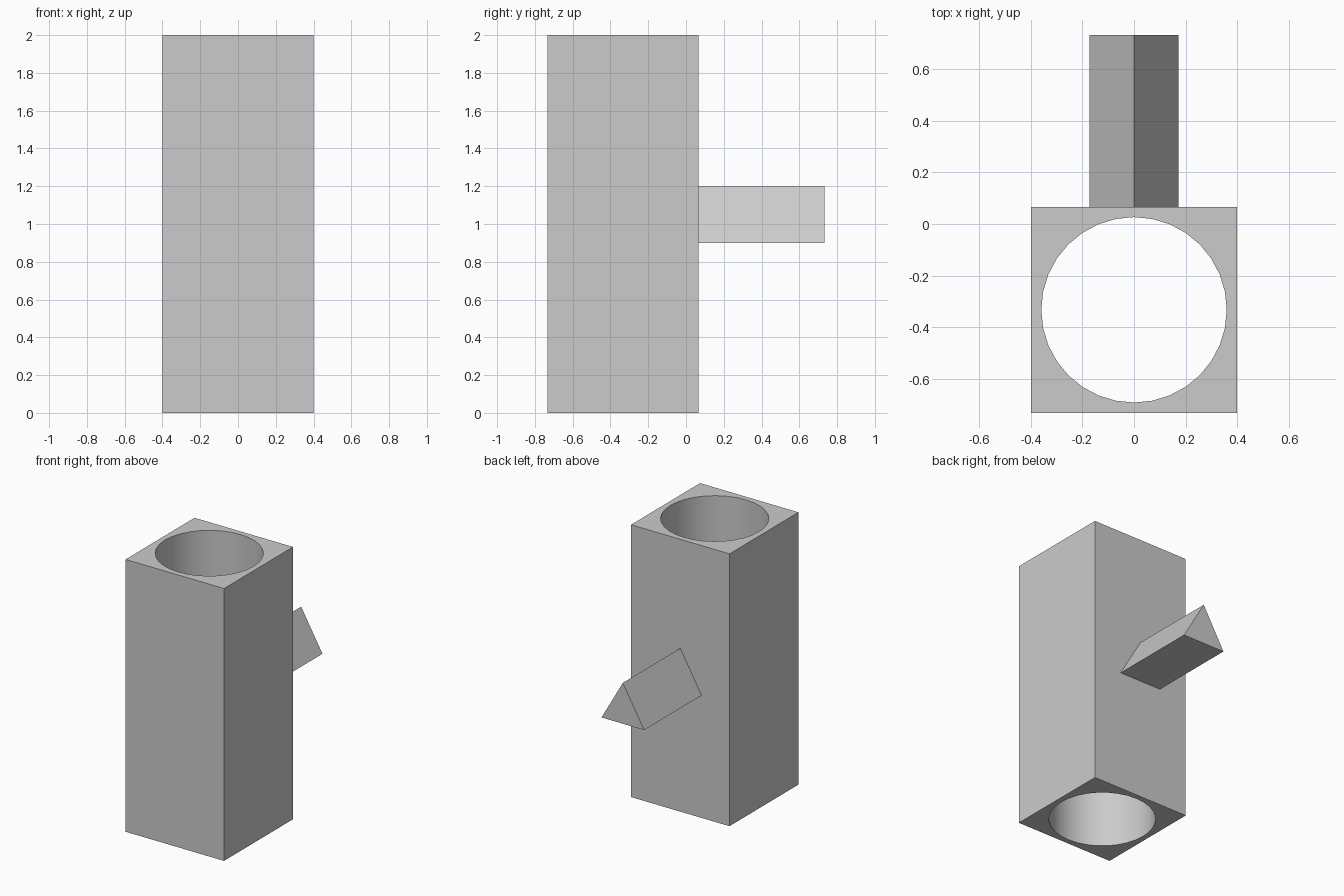
import bpy
import math

cube = bpy.data.objects.get("Cube")
if cube:
    bpy.data.objects.remove(cube, do_unlink=True)

WIDTH, HEIGHT = 0.8, 2.0
BODY_Y = -1 / 3
BACK_Y = BODY_Y + WIDTH / 2
HANDLE_END = 0.733
EMBED = 0.01

# Single plain grey
grey = bpy.data.materials.new("plain grey")
grey.use_nodes = True
color = (0.6, 0.6, 0.6, 1)
grey.diffuse_color = color
grey.node_tree.nodes["Principled BSDF"].inputs["Base Color"].default_value = color


def finish(name):
    obj = bpy.context.object
    obj.name = obj.data.name = name
    obj.data.materials.append(grey)
    return obj


# Round bore cutter
bpy.ops.mesh.primitive_cylinder_add(vertices=32, radius=0.36, depth=HEIGHT * 1.5,
                                    location=(0, BODY_Y, HEIGHT / 2))
bore = finish("bore_cutter")
bore.hide_render = True

# Square tube body with the bore cut through
bpy.ops.mesh.primitive_cube_add(size=1, location=(0, BODY_Y, HEIGHT / 2))
body = finish("tube_body")
body.scale = (WIDTH, WIDTH, HEIGHT)
bpy.ops.object.transform_apply(location=False, rotation=False, scale=True)
cut = body.modifiers.new("bore", "BOOLEAN")
cut.operation = "DIFFERENCE"
cut.solver = "EXACT"
cut.object = bore
bpy.ops.object.modifier_apply(modifier=cut.name)
bpy.data.objects.remove(bore, do_unlink=True)
bpy.ops.object.shade_smooth_by_angle(angle=math.radians(30))

# Triangular handle, one edge up, set slightly into the back wall
start = BACK_Y - EMBED
bpy.ops.mesh.primitive_cylinder_add(vertices=3, radius=0.2, depth=HANDLE_END - start,
                                    location=(0, (start + HANDLE_END) / 2, 1),
                                    rotation=(math.pi / 2, 0, 0))
finish("handle")
